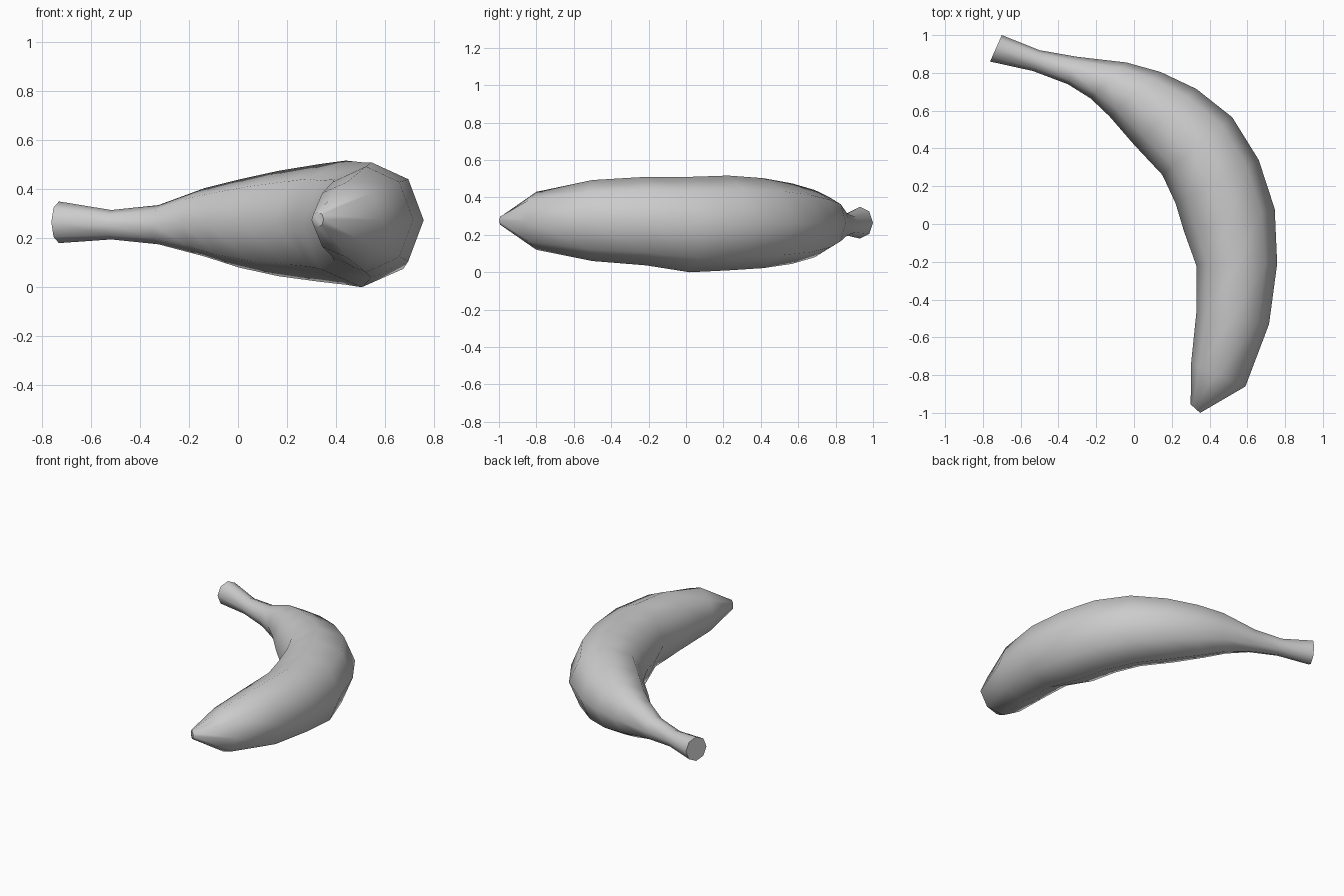
import bpy, bmesh, math
from mathutils import Vector

if "Cube" in bpy.data.objects:
    bpy.data.objects.remove(bpy.data.objects["Cube"])

SIDES = 8

# Cross-sections from stem to tip: outer x, y, inner x, y, lowest z, highest z
SECTIONS = [
    (-0.70, 1.00, -0.762, 0.86, 0.18, 0.35),
    (-0.50, 0.92, -0.535, 0.81, 0.195, 0.315),
    (-0.30, 0.885, -0.35, 0.74, 0.175, 0.335),
    (-0.04, 0.855, -0.23, 0.665, 0.125, 0.405),
    (0.14, 0.805, -0.13, 0.57, 0.08, 0.44),
    (0.33, 0.715, 0.0, 0.42, 0.045, 0.475),
    (0.52, 0.565, 0.15, 0.26, 0.022, 0.503),
    (0.66, 0.34, 0.22, 0.11, 0.01, 0.517),
    (0.745, 0.08, 0.265, -0.04, 0.0, 0.51),
    (0.758, -0.21, 0.33, -0.22, 0.037, 0.51),
    (0.715, -0.53, 0.33, -0.47, 0.06, 0.493),
    (0.59, -0.86, 0.302, -0.74, 0.12, 0.43),
    (0.35, -1.0, 0.30, -0.955, 0.245, 0.307),
]

bm = bmesh.new()


def add_ring(ox, oy, ix, iy, low, high):
    """Octagonal ring standing upright between the outer and inner curve."""
    outer, inner = Vector((ox, oy, 0)), Vector((ix, iy, 0))
    mid, half = (outer + inner) / 2, (outer - inner) / 2
    ring = []
    for k in range(SIDES):
        a = 2 * math.pi * k / SIDES
        p = mid + half * math.cos(a)
        p.z = (low + high) / 2 + (high - low) / 2 * math.sin(a)
        ring.append(bm.verts.new(p))
    return ring


# Skin between neighbouring rings
rings = [add_ring(*s) for s in SECTIONS]
for a, b in zip(rings, rings[1:]):
    for k in range(SIDES):
        n = (k + 1) % SIDES
        bm.faces.new((a[k], a[n], b[n], b[k]))

# Flat caps at stem and tip
bm.faces.new(rings[0])
bm.faces.new(rings[-1])
bmesh.ops.recalc_face_normals(bm, faces=bm.faces)

mesh = bpy.data.meshes.new("banana")
bm.to_mesh(mesh)
bm.free()
banana = bpy.data.objects.new("banana", mesh)
bpy.context.collection.objects.link(banana)

# Smooth skin with crisp cap edges
bpy.context.view_layer.objects.active = banana
banana.select_set(True)
bpy.ops.object.shade_smooth_by_angle(angle=math.radians(62))
